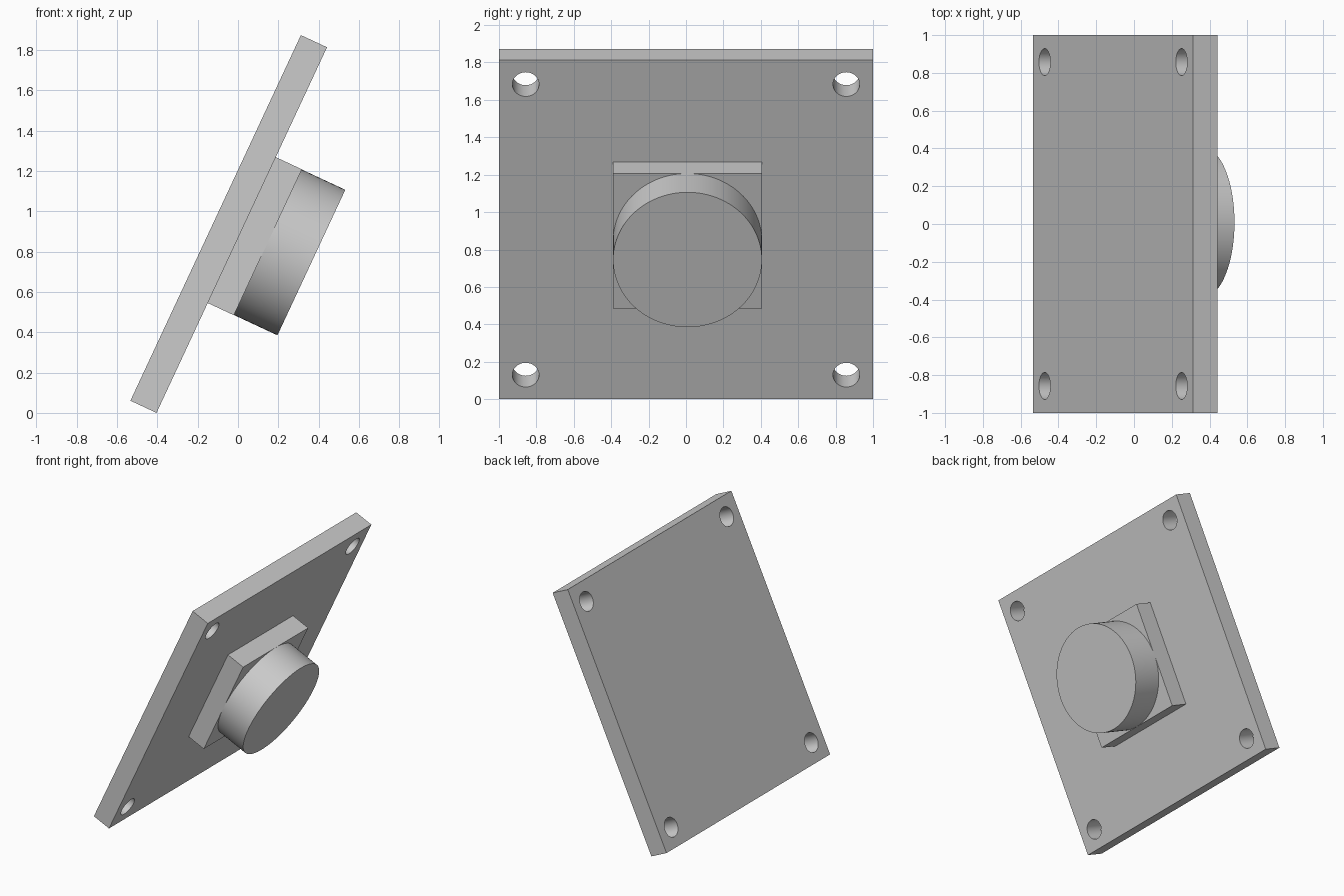
import bpy
import math
from mathutils import Matrix

cube = bpy.data.objects.get("Cube")
if cube:
    bpy.data.objects.remove(cube, do_unlink=True)

T = 1 / 7            # thickness of plate and block
TILT = math.radians(25)
MID_Y = 0.008        # block and disc sit slightly off centre
# Local frame: x out of the plate's lower face, z up along its slope
FRAME = Matrix.Translation((-0.404, 0, 0)) @ Matrix.Rotation(TILT, 4, 'Y')

grey = bpy.data.materials.new("grey")
grey.use_nodes = True
grey.diffuse_color = (0.6, 0.6, 0.6, 1)
grey.node_tree.nodes["Principled BSDF"].inputs["Base Color"].default_value = (0.6, 0.6, 0.6, 1)


def finish(name, local):
    ob = bpy.context.object
    ob.name = name
    ob.data.transform(local)
    ob.matrix_world = FRAME
    ob.data.materials.append(grey)
    return ob


def box(name, centre, size):
    bpy.ops.mesh.primitive_cube_add(size=1)
    return finish(name, Matrix.Translation(centre) @ Matrix.Diagonal((*size, 1)))


def cylinder(name, centre, radius, depth, sides):
    bpy.ops.mesh.primitive_cylinder_add(vertices=sides, radius=radius, depth=depth)
    return finish(name, Matrix.Translation(centre) @ Matrix.Rotation(math.pi / 2, 4, 'Y'))


def smooth(ob):
    bpy.ops.object.select_all(action='DESELECT')
    ob.select_set(True)
    bpy.context.view_layer.objects.active = ob
    bpy.ops.object.shade_smooth_by_angle(angle=math.radians(30))


# Tilted base plate with four corner holes
plate = box("base_plate", (-T / 2, 0, 1), (T, 2, 2))
for y in (-6 * T, 6 * T):
    for z in (1 - 6 * T, 1 + 6 * T):
        cutter = cylinder("hole_cutter", (-T / 2, y, z), T / 2, T * 2, 48)
        cutter.hide_render = True
        bpy.context.view_layer.objects.active = plate
        mod = plate.modifiers.new("hole", 'BOOLEAN')
        mod.operation = 'DIFFERENCE'
        mod.solver = 'EXACT'
        mod.object = cutter
        bpy.context.view_layer.update()
        bpy.ops.object.modifier_apply(modifier=mod.name)
        bpy.data.objects.remove(cutter, do_unlink=True)
smooth(plate)

# Square block on the lower face, with a round disc on top of it
box("square_block", (T / 2, MID_Y, 1), (T, 0.795, 0.798))
disc = cylinder("round_disc", (T + 0.119, MID_Y, 1), 0.398, 0.238, 96)
smooth(disc)
